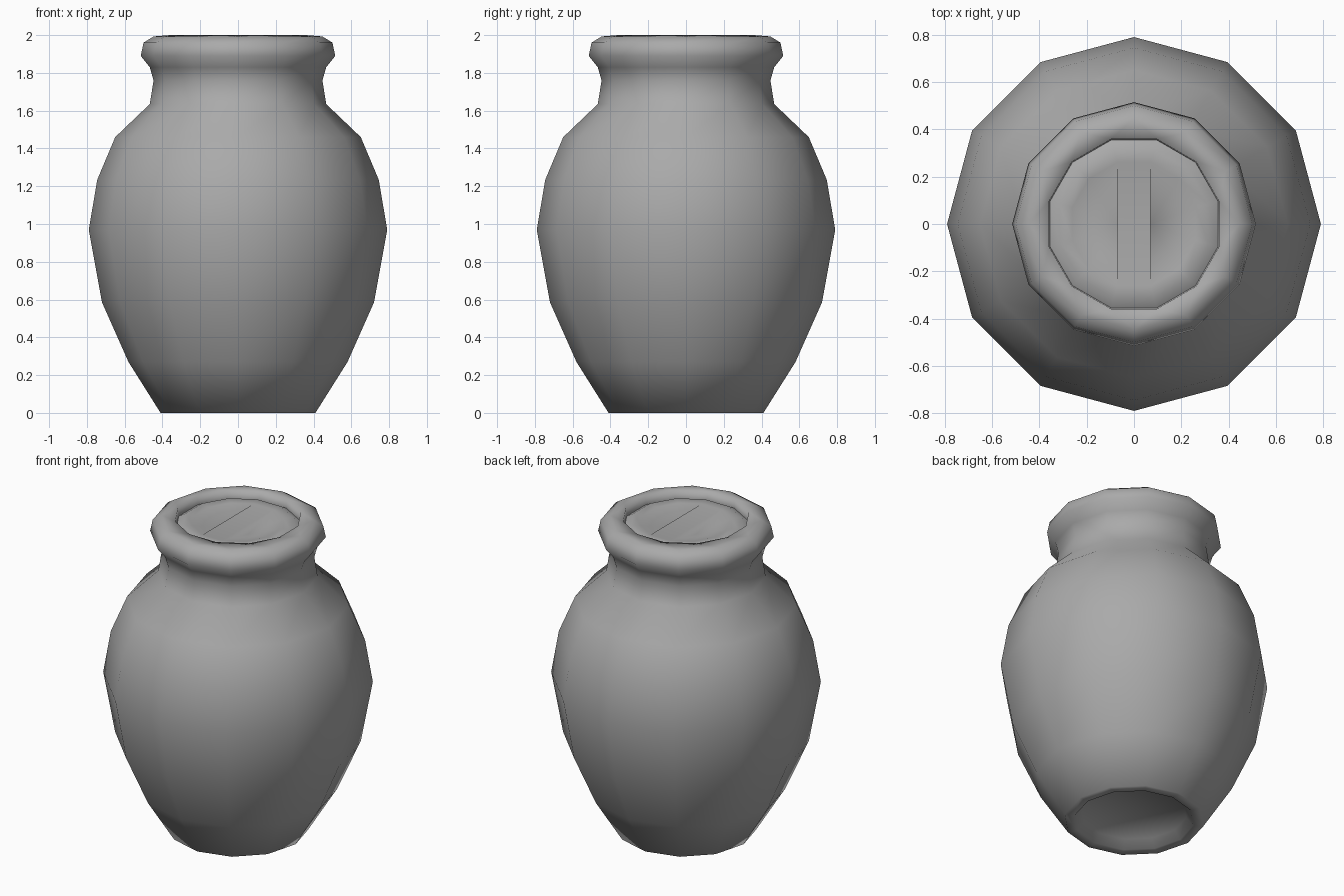
import bpy, bmesh, math

if "Cube" in bpy.data.objects:
    bpy.data.objects.remove(bpy.data.objects["Cube"])

SIDES = 12
HALF = math.pi / SIDES

clay = bpy.data.materials.new("grey clay")
clay.diffuse_color = (0.4, 0.4, 0.4, 1)
clay.use_nodes = True
clay.node_tree.nodes["Principled BSDF"].inputs["Base Color"].default_value = clay.diffuse_color


def ring(bm, r, z, phase=0.0):
    return [bm.verts.new((r * math.cos(phase + 2 * HALF * i),
                          r * math.sin(phase + 2 * HALF * i), z)) for i in range(SIDES)]


def bridge(bm, a, b, twisted=False):
    """Join two rings; a half-step twisted pair is joined with triangles."""
    for i in range(SIDES):
        j = (i + 1) % SIDES
        if twisted:
            bm.faces.new((a[i], a[j], b[i]))
            bm.faces.new((a[j], b[j], b[i]))
        else:
            bm.faces.new((a[i], a[j], b[j], b[i]))


def finish(bm, name):
    mesh = bpy.data.meshes.new(name)
    for f in bm.faces:
        f.smooth = True
    bm.to_mesh(mesh)
    bm.free()
    mesh.materials.append(clay)
    obj = bpy.data.objects.new(name, mesh)
    bpy.context.collection.objects.link(obj)
    return obj


# Jar body: recessed foot, belly, neck and rolled lip
bm = bmesh.new()
profile = [(0.31, 0.05), (0.35, 0.0), (0.41, 0.0), (0.58, 0.27), (0.72, 0.585),
           (0.79, 0.97), (0.745, 1.235), (0.65, 1.46), (0.467, 1.635),
           (0.447, 1.76), (0.467, 1.83), (0.515, 1.89), (0.5, 1.96), (0.447, 1.993)]
rings = [ring(bm, r, z) for r, z in profile]
for a, b in zip(rings, rings[1:]):
    bridge(bm, a, b)
hub = bm.verts.new((0, 0, 0.06))
for i in range(SIDES):
    bm.faces.new((rings[0][(i + 1) % SIDES], rings[0][i], hub))
# Mouth edge and the short wall inside it
mouth = ring(bm, 0.372, 2.0, HALF)
bridge(bm, rings[-1], mouth, twisted=True)
bridge(bm, mouth, ring(bm, 0.368, 1.945, HALF))
finish(bm, "jar_body")

# Lid: rounded shoulder, two scooped pockets and a grip bar between them
bm = bmesh.new()
edge = ring(bm, 0.368, 1.945, HALF)
shoulder = ring(bm, 0.325, 1.97, HALF)
inner = ring(bm, 0.27, 1.965, HALF)
bridge(bm, edge, shoulder)
bridge(bm, shoulder, inner)
bm.faces.new((inner[2], inner[3], inner[8], inner[9]))
for start, x in ((8, 0.07), (2, -0.07)):
    arc = [inner[(start + 1 + k) % SIDES] for k in range(6)]
    low = bm.verts.new((x, 0, 1.905))
    for a, b in zip(arc, arc[1:]):
        bm.faces.new((a, b, low))
    bm.faces.new((arc[-1], arc[0], low))
finish(bm, "lid")
